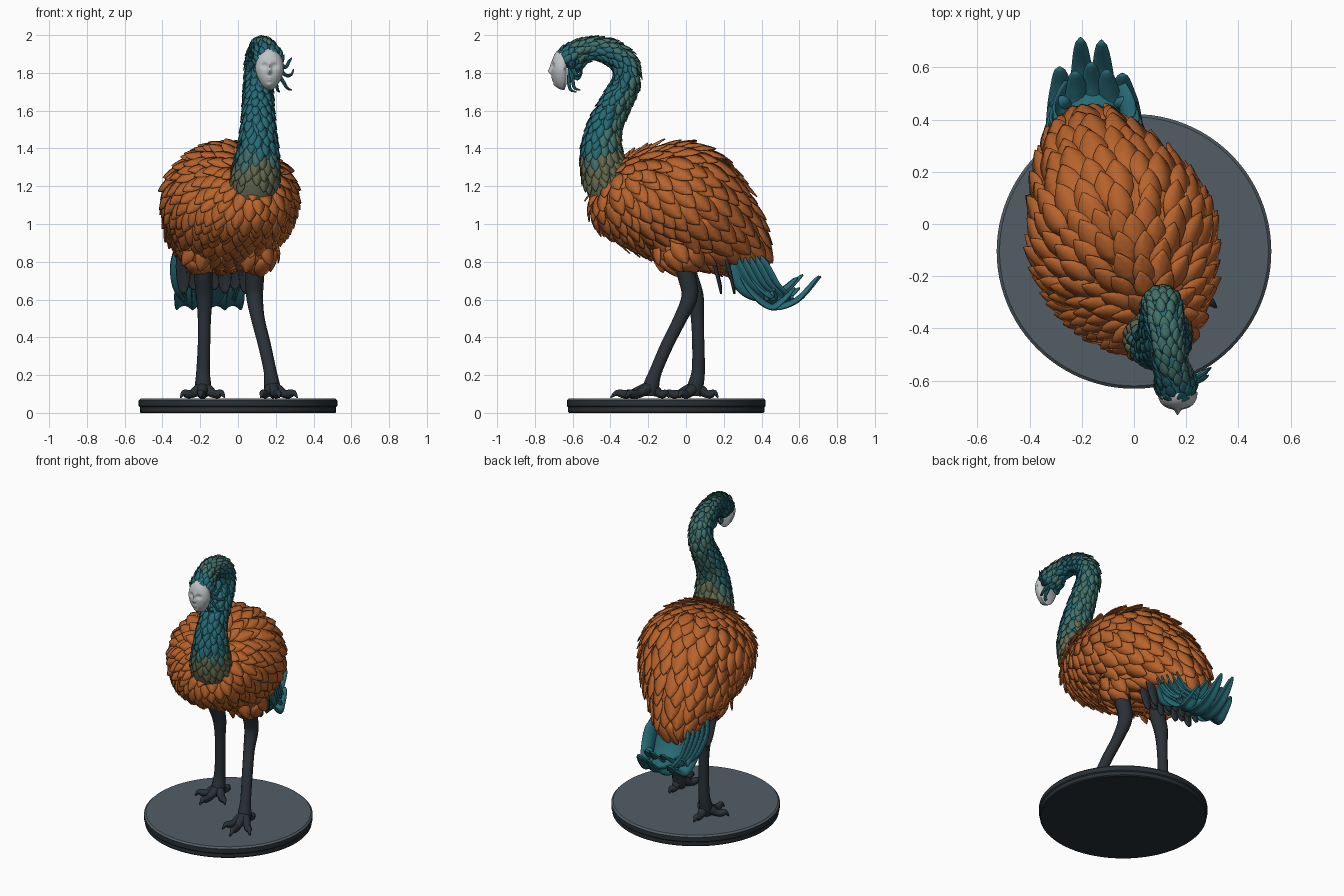
import bpy, bmesh, math, random
from mathutils import Vector
from mathutils.bvhtree import BVHTree

if "Cube" in bpy.data.objects:
    bpy.data.objects.remove(bpy.data.objects["Cube"])

random.seed(7)
PI2 = math.tau


def material(name, r, g, b):
    m = bpy.data.materials.new(name)
    m.diffuse_color = (r, g, b, 1)
    m.use_nodes = True
    m.node_tree.nodes["Principled BSDF"].inputs["Base Color"].default_value = m.diffuse_color
    return m


ORANGE = material("orange plumage", 0.48, 0.125, 0.025)
TEAL = material("teal plumage", 0.02, 0.145, 0.18)
GREEN = material("green teal plumage", 0.055, 0.165, 0.145)
OLIVE = material("olive plumage", 0.13, 0.15, 0.08)
SLATE = material("dark slate skin", 0.022, 0.030, 0.037)
STONE = material("grey base top", 0.085, 0.11, 0.13)
WHITE = material("pale mask", 0.52, 0.55, 0.56)


def finish(bm, name, mats, thick=0, angle=40):
    bmesh.ops.recalc_face_normals(bm, faces=bm.faces)
    me = bpy.data.meshes.new(name)
    bm.to_mesh(me)
    ob = bpy.data.objects.new(name, me)
    bpy.context.collection.objects.link(ob)
    for m in mats:
        me.materials.append(m)
    bpy.ops.object.select_all(action='DESELECT')
    ob.select_set(True)
    bpy.context.view_layer.objects.active = ob
    bpy.ops.object.shade_smooth_by_angle(angle=math.radians(angle))
    if thick:
        s = ob.modifiers.new("thickness", 'SOLIDIFY')
        s.thickness, s.offset = thick, 0
    return ob


def spline(pts, n):
    """Catmull-Rom through tuples of any length."""
    p = [pts[0]] + list(pts) + [pts[-1]]
    out = []
    for i in range(1, len(p) - 2):
        for k in range(n):
            t = k / n
            out.append([0.5 * (2 * b + (c - a) * t + (2 * a - 5 * b + 4 * c - d) * t * t
                               + (3 * b - a - 3 * c + d) * t ** 3)
                        for a, b, c, d in zip(p[i - 1], p[i], p[i + 1], p[i + 2])])
    return out + [list(pts[-1])]


def skin(bm, rings):
    vs = [[bm.verts.new(c) for c in r] for r in rings]
    m = len(vs[0])
    for a, b in zip(vs, vs[1:]):
        for j in range(m):
            bm.faces.new((a[j], a[(j + 1) % m], b[(j + 1) % m], b[j]))
    bm.faces.new(vs[0])
    bm.faces.new(vs[-1])


def tangents(c):
    return [(c[min(i + 1, len(c) - 1)] - c[max(i - 1, 0)]).normalized() for i in range(len(c))]


def tube(bm, pts, n=5, segs=12, wide=1):
    """Tube through (x, y, z, radius) points, optionally flattened."""
    s = spline(pts, n)
    c = [Vector(q[:3]) for q in s]
    ts = tangents(c)
    u = Vector((1, 0, 0)) if abs(ts[0].x) < 0.9 else Vector((0, 1, 0))
    rings = []
    for q, o, t in zip(s, c, ts):
        u = (u - t * u.dot(t)).normalized()
        w = t.cross(u)
        rings.append([o + (u * wide * math.cos(PI2 * j / segs) + w * math.sin(PI2 * j / segs)) * max(q[3], 0.002)
                      for j in range(segs)])
    skin(bm, rings)
    return c, ts


def feather(bm, tree, p, n, d, L, W, lift, mat):
    """Pointed leaf plate that hugs the surface under it and lifts at its tip."""
    s = n.cross(d)
    rows = []
    for u, w in ((0, .5), (.28, .95), (.5, 1), (.72, .78), (.88, .42), (1, .04)):
        row = []
        for c in (-1, 0, 1):
            q = p + d * L * (u - 0.4) + s * W * w * c
            q = q.lerp(tree.find_nearest(q)[0], 0.7)
            row.append(bm.verts.new(q + n * (lift * u + 0.002 + (0.11 * W * w if c == 0 else 0))))
        rows.append(row)
    for a, b in zip(rows, rows[1:]):
        for j in (0, 1):
            bm.faces.new((a[j], a[j + 1], b[j + 1], b[j])).material_index = mat


def scatter(bm, tries, gap):
    """Evenly spread random points with normals over a mesh."""
    tri = bm.copy()
    bmesh.ops.triangulate(tri, faces=tri.faces)
    bmesh.ops.recalc_face_normals(tri, faces=tri.faces)
    fs = list(tri.faces)
    found = []
    for f in random.choices(fs, [f.calc_area() for f in fs], k=tries):
        a, b, c = (v.co for v in f.verts)
        r, t = math.sqrt(random.random()), random.random()
        p = a * (1 - r) + b * (r * (1 - t)) + c * (r * t)
        g = gap(p) ** 2
        if all((p - q).length_squared > g for q, _ in found):
            found.append((p, f.normal.copy()))
    return found


# Body core: tilted elliptical sections (x, y, z, half width, half height)
body = bmesh.new()
secs = [(.06, -.48, 1.16, .05, .05), (.045, -.415, 1.17, .165, .16), (-.01, -.30, 1.17, .275, .24),
        (-.04, -.12, 1.14, .335, .30), (-.05, .04, 1.08, .325, .30), (-.09, .18, 1.0, .275, .24),
        (-.14, .32, .89, .175, .15), (-.165, .405, .78, .075, .06)]
skin(body, [[Vector((x + w * math.cos(PI2 * j / 32), y + .42 * h * math.sin(PI2 * j / 32),
                     z + .91 * h * math.sin(PI2 * j / 32))) for j in range(32)]
            for x, y, z, w, h in spline(secs, 5)])
# Thigh bulges
for x, y in ((.10, -.04), (-.19, -.01)):
    g = bmesh.ops.create_uvsphere(body, u_segments=20, v_segments=12, radius=1)
    for v in g["verts"]:
        v.co = Vector((x + v.co.x * .10, y + v.co.y * .13, .87 + v.co.z * .11))
body_tree = BVHTree.FromBMesh(body)
body_pts = scatter(body, 9000, lambda p: 0.044 + 0.022 * min(1, max(0, (p.y + .4) / .6)))

# Neck core
neck = bmesh.new()
neck_path = [(.08, -.38, 1.14, .12), (.09, -.42, 1.24, .122), (.105, -.447, 1.38, .103), (.107, -.428, 1.52, .083),
             (.107, -.37, 1.64, .074), (.107, -.315, 1.755, .067), (.11, -.325, 1.85, .065),
             (.12, -.395, 1.908, .06), (.13, -.485, 1.93, .054), (.148, -.565, 1.908, .06),
             (.16, -.61, 1.872, .072), (.165, -.637, 1.845, .066)]
axis, axis_t = tube(neck, neck_path, 6, 24)
neck_tree = BVHTree.FromBMesh(neck)
neck_pts = scatter(neck, 7000, lambda p: 0.027 + 0.008 * min(1, max(0, (1.9 - p.z) / .5)))


def along_neck(p):
    return min(range(len(axis)), key=lambda i: (axis[i] - p).length_squared)


# Body feathers fan out from the neck root, down and back
bf = bmesh.new()
root = Vector((.09, -.40, 1.36))
for p, n in body_pts:
    i = along_neck(p)
    if (p - axis[i]).length < 0.10 and p.z > 1.17:
        continue
    d = (p - root).normalized() + Vector((0, .25, -.45))
    d = (d - n * d.dot(n)).normalized()
    k = (0.78 + 0.35 * min(1, max(0, (p.y + .45) / .6))) * random.uniform(.88, 1.15)
    feather(bf, body_tree, p, n, d, .155 * k, .045 * k, .036 * random.uniform(.8, 1.2), 0)
finish(bf, "body_feathers", [ORANGE], .006)
finish(body, "body", [ORANGE])

# Neck scales point down the neck; olive at the root, green behind, teal in front
nf = bmesh.new()
for p, n in neck_pts:
    i = along_neck(p)
    d = -axis_t[i]
    d = d - n * d.dot(n)
    if d.length < 0.3 or p.z < 1.2:
        continue
    k = random.uniform(.9, 1.1) * (0.9 + 0.35 * min(1, max(0, (1.9 - p.z) / .5)))
    h = p.z + random.uniform(-.03, .03) - .10 * max(0, n.y + .4)
    mat = 2 if h < 1.31 else 1 if h < 1.36 or n.y * .8 + n.z * .6 > .2 else 0
    if p.y < -.6:
        mat = 0
    feather(nf, neck_tree, p, n, d.normalized(), .065 * k, .021 * k, .013, mat)
finish(nf, "neck_feathers", [TEAL, GREEN, OLIVE], .004)
for f in neck.faces:
    f.material_index = 1 if f.calc_center_median().z < 1.31 else 0
finish(neck, "neck", [TEAL, OLIVE])

# Pale human-like mask, pushed into shape by soft bumps
mask = bmesh.new()


def bump(a, u, v, cu, cv, su, sv):
    return a * math.exp(-((u - cu) / su) ** 2 - ((v - cv) / sv) ** 2)


rings = [[Vector((.167 + .06 * math.cos(PI2 * j / 48), -.632, 1.83 + .09 * math.sin(PI2 * j / 48)))
          for j in range(48)]]
for i in range(20, 0, -1):
    r = i / 20
    ring = []
    for j in range(48):
        u, v = r * math.cos(PI2 * j / 48), r * math.sin(PI2 * j / 48)
        e = abs(u)
        y = .066 * math.sqrt(max(0, 1 - r ** 2.6)) + bump(.016, u, v, 0, -.12, .14, .12)
        y += bump(.010, u, v, 0, .1, .11, .24)
        y += bump(-.015, e, v, .36, .16, .2, .1) + bump(.006, e, v, .36, .16, .13, .06)
        y += bump(.006, u, v, 0, -.40, .2, .05) + bump(.006, u, v, 0, -.52, .18, .05) + bump(.008, u, v, 0, -.75, .2, .1)
        ring.append(Vector((.167 + .077 * u * (1 + .22 * min(0, v)), -.645 - y, 1.82 + .112 * v)))
    rings.append(ring)
skin(mask, rings)
finish(mask, "face_mask", [WHITE], 0, 60)

# Curled tendrils beside and under the head
curls = bmesh.new()
for a, b, c, d in (((.21, -.61, 1.86), (.25, -.60, 1.83), (.27, -.59, 1.86), (.285, -.58, 1.88)),
                   ((.20, -.61, 1.84), (.25, -.58, 1.79), (.28, -.56, 1.79), (.295, -.55, 1.82)),
                   ((.19, -.61, 1.82), (.235, -.60, 1.76), (.26, -.59, 1.72), (.285, -.56, 1.71)),
                   ((.18, -.61, 1.82), (.20, -.62, 1.75), (.21, -.61, 1.71), (.22, -.58, 1.70)),
                   ((.15, -.60, 1.82), (.14, -.59, 1.78), (.14, -.57, 1.77), (.14, -.55, 1.80))):
    tube(curls, [a + (.016,), b + (.010,), c + (.008,), d + (.003,)], 5, 8)
finish(curls, "head_curls", [TEAL])


def blade(bm, pts, width, side, dish=.4, mat=0):
    """Long arched tail feather along a path."""
    c = [Vector(q) for q in spline(pts, 5)]
    rows = []
    for i, (o, t) in enumerate(zip(c, tangents(c))):
        u = i / (len(c) - 1)
        w = width * (.7 + .3 * math.sin(math.pi * u)) * math.sqrt(max(.01, 1 - u ** 6))
        s = (side - t * side.dot(t)).normalized()
        n = s.cross(t)
        rows.append([bm.verts.new(o + s * w * k + n * (dish * w * (1 - k * k))) for k in (-1, -.5, -.12, 0, .12, .5, 1)])
    for a, b in zip(rows, rows[1:]):
        for j in range(6):
            bm.faces.new((a[j], a[j + 1], b[j + 1], b[j])).material_index = mat


# Tail: solid core, upturned fan in two layers, side coverts, hanging dark skirt
core = bmesh.new()
tube(core, [(-.15, .25, .82, .06), (-.15, .32, .73, .075), (-.155, .41, .635, .055), (-.16, .50, .605, .035),
            (-.16, .57, .61, .012)], 5, 20, 2)
finish(core, "tail_core", [TEAL])
tail = bmesh.new()
X = Vector((1, 0, 0))
for layer, n in ((0, 4), (1, 5)):
    for i in range(n):
        f = -1 + 2 * i / (n - 1)
        up, cut = .06 * layer, .11 * layer
        ty = .72 - .13 * f * f - cut + random.uniform(-.015, .015)
        blade(tail, [(-.15 + .10 * f, .24, .85), (-.15 + .14 * f, .32, .66 + up), (-.155 + .13 * f, .44, .55 + up),
                     (-.16 + .12 * f, .44 + (ty - .44) * .55, .585 + up), (-.165 + .12 * f, ty, .73 - .07 * f * f)],
              .045, X, .55)
for sx in (-1, 1):
    for k in range(5):
        x = -.15 + sx * (.18 - .012 * k)
        y = .21 + .035 * k
        blade(tail, [(x - sx * .03, y, .90 - .02 * k), (x, y + .045, .77), (x - sx * .01, y + .11, .66),
                     (x - sx * .04, y + .20, .60)], .052, Vector((.5 * sx, .8, .5)), .35)
for i in range(7):
    x = -.29 + .055 * i
    for y in (.12, .19):
        blade(tail, [(x, y, .88), (x, y + .03, .77), (x, y + .065, .63 + .02 * (i % 2))], .038, X, .3, 1)
finish(tail, "tail_feathers", [TEAL, SLATE], .010)

# Legs and feet: (leg path, toe tips)
legs = (("right", [(.09, -.02, .86, .06), (.09, .0, .74, .05), (.088, .02, .62, .045), (.105, -.03, .5, .036),
                   (.14, -.10, .36, .034), (.17, -.16, .22, .034), (.18, -.185, .14, .043), (.18, -.19, .09, .036)],
         [(.315, -.32), (.22, -.40), (.12, -.34), (.19, -.09)]),
        ("left", [(-.185, -.01, .86, .06), (-.185, .01, .74, .05), (-.178, .05, .62, .044), (-.178, .06, .5, .035),
                  (-.18, .065, .36, .033), (-.185, .065, .22, .036), (-.185, .05, .14, .043), (-.185, .045, .09, .036)],
         [(-.305, -.03), (-.20, -.13), (-.07, -.04), (-.18, .17)]))
for side, path, toes in legs:
    bm = bmesh.new()
    tube(bm, path, 5, 14)
    fx, fy = path[-2][:2]
    for tx, ty in toes:
        def at(k, z, r):
            return (fx + (tx - fx) * k, fy + (ty - fy) * k, z, r)
        tube(bm, [at(0, .14, .034), at(.3, .115, .028), at(.5, .10, .022), at(.68, .10, .023),
                  at(.85, .105, .016), at(1, .08, .003)], 4, 10)
    finish(bm, side + "_leg", [SLATE], 0, 50)

# Round base with bevelled, paler top
base = bmesh.new()
prof = [(.515, 0), (.52, .006), (.52, .03), (.526, .036), (.526, .066), (.515, .0765), (.1, .0765)]
skin(base, [[Vector((r * math.cos(PI2 * j / 96), -.105 + r * math.sin(PI2 * j / 96), z)) for j in range(96)]
            for r, z in prof])
for f in base.faces:
    f.material_index = 1 if f.calc_center_median().z > .07 else 0
finish(base, "base", [SLATE, STONE], 0, 30)
